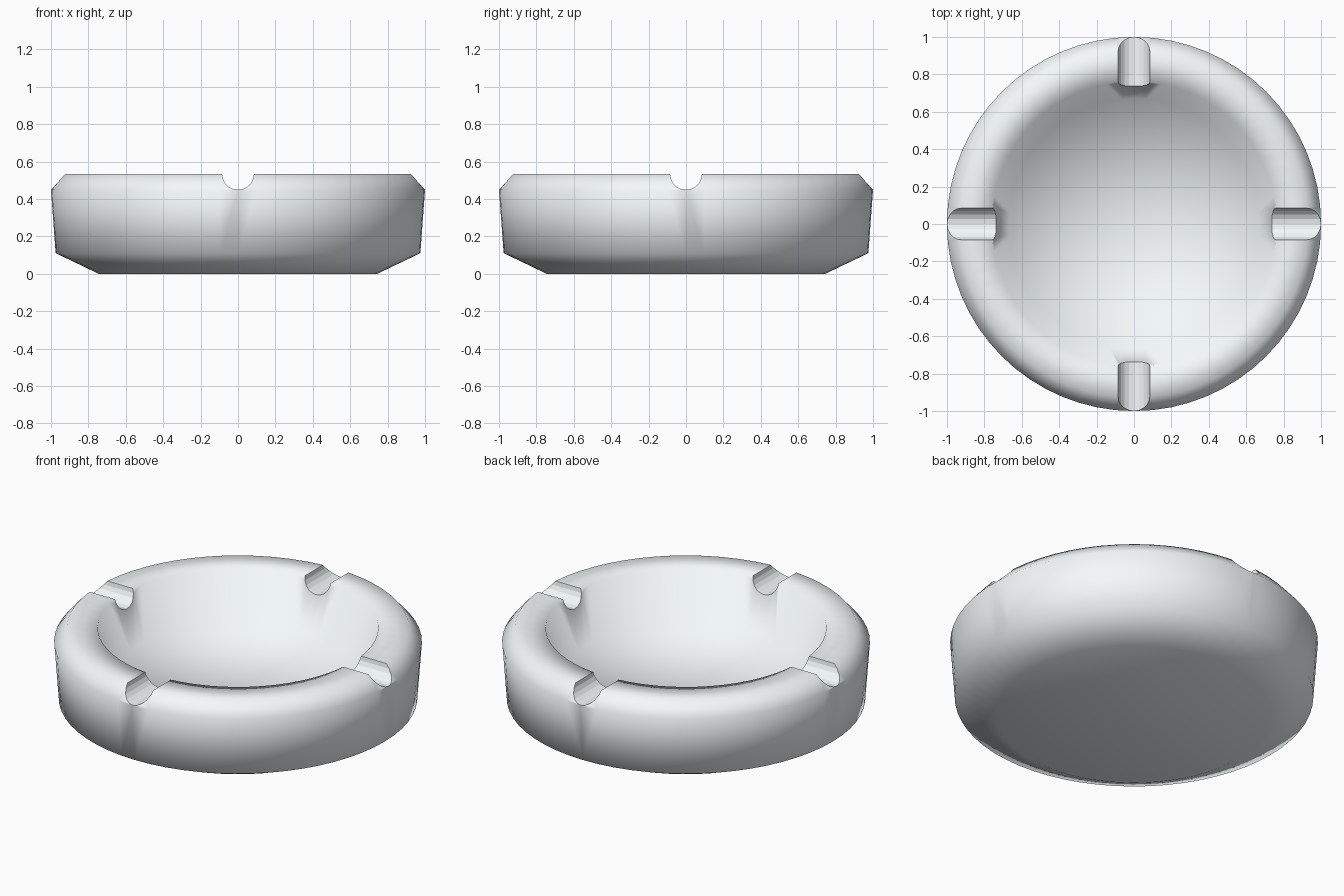
import bpy, bmesh, math

if "Cube" in bpy.data.objects:
    bpy.data.objects.remove(bpy.data.objects["Cube"])

SEG = 64
TOP = 0.532
REST_R = 0.085
AXIS_Z = TOP + 0.002

# Bowl: revolved cross-section, underside -> outer wall -> rim -> raised inner floor
profile = [(0.745, 0), (0.975, 0.11), (1.0, 0.45), (0.93, TOP),
           (0.763, TOP), (0.67, 0.24)]
bm = bmesh.new()
rings = [[bm.verts.new((r * math.cos(2 * math.pi * i / SEG),
                        r * math.sin(2 * math.pi * i / SEG), z))
          for i in range(SEG)] for r, z in profile]
base = bm.verts.new((0, 0, 0))
floor = bm.verts.new((0, 0, 0.235))
for i in range(SEG):
    j = (i + 1) % SEG
    for a, b in zip(rings, rings[1:]):
        bm.faces.new((a[i], a[j], b[j], b[i]))
    bm.faces.new((base, rings[0][j], rings[0][i]))
    bm.faces.new((floor, rings[-1][i], rings[-1][j]))
bmesh.ops.recalc_face_normals(bm, faces=bm.faces)
mesh = bpy.data.meshes.new("ashtray_bowl")
bm.to_mesh(mesh)
bm.free()
bowl = bpy.data.objects.new("ashtray_bowl", mesh)
bpy.context.collection.objects.link(bowl)

# Pale glazed colour
mat = bpy.data.materials.new("pale_glaze")
mat.diffuse_color = (0.91, 0.955, 0.97, 1)
mat.use_nodes = True
mat.node_tree.nodes["Principled BSDF"].inputs["Base Color"].default_value = mat.diffuse_color
mesh.materials.append(mat)

# Four round rests cut through the rim
for k in range(4):
    a = k * math.pi / 2
    bpy.ops.mesh.primitive_cylinder_add(
        vertices=20, radius=REST_R, depth=0.7,
        location=(0.9 * math.cos(a), 0.9 * math.sin(a), AXIS_Z),
        rotation=(0, math.pi / 2, a))
    cutter = bpy.context.object
    cutter.name = f"rest_cutter_{k}"
    cutter.hide_render = True
    cutter.data.materials.append(mat)
    mod = bowl.modifiers.new("rest", 'BOOLEAN')
    mod.operation = 'DIFFERENCE'
    mod.solver = 'EXACT'
    mod.object = cutter
    bpy.ops.object.select_all(action='DESELECT')
    bpy.context.view_layer.objects.active = bowl
    bowl.select_set(True)
    bpy.ops.object.modifier_apply(modifier=mod.name)
    bpy.data.objects.remove(cutter, do_unlink=True)

# Soft body with faceted, crisp rests
bpy.ops.object.shade_smooth()


def on_rest(co):
    side = min(abs(co.x), abs(co.y))
    return abs(math.hypot(side, co.z - AXIS_Z) - REST_R) < 0.002


for p in bowl.data.polygons:
    if all(on_rest(bowl.data.vertices[v].co) for v in p.vertices):
        p.use_smooth = False
